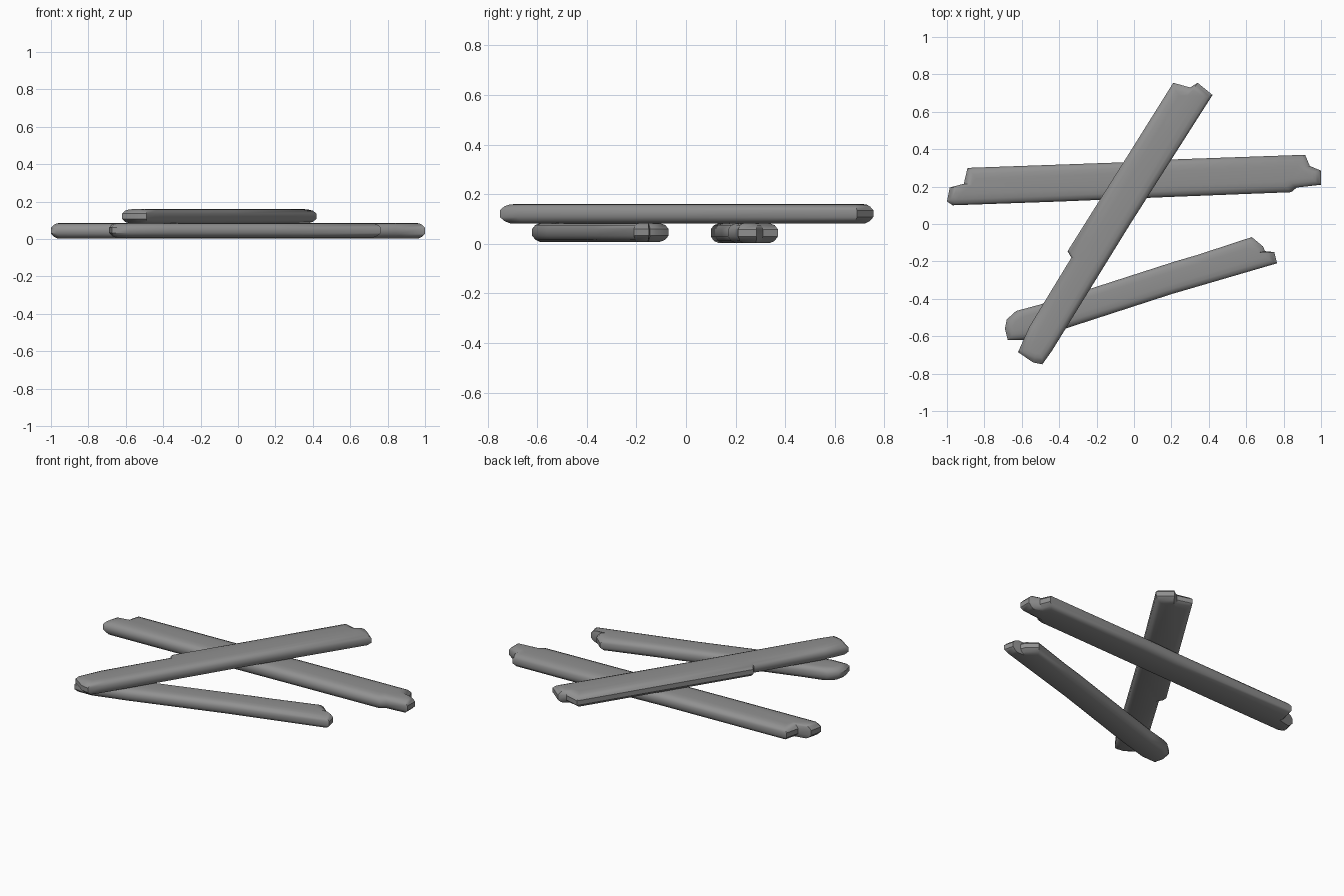
import bpy
import bmesh
from math import radians
from mathutils import Vector

cube = bpy.data.objects.get("Cube")
if cube:
    bpy.data.objects.remove(cube, do_unlink=True)

grey = bpy.data.materials.new("weathered grey")
grey.use_nodes = True
colour = (0.28, 0.28, 0.28, 1)
grey.diffuse_color = colour
bsdf = next(n for n in grey.node_tree.nodes if n.type == 'BSDF_PRINCIPLED')
bsdf.inputs["Base Color"].default_value = colour
bsdf.inputs["Roughness"].default_value = 0.9

# Cross-section layers: height fraction, width scale, end setback
LAYERS = [(0, .68, .035), (.1, .87, .018), (.32, 1, 0), (.68, 1, 0),
          (.88, .88, .015), (.97, .68, .03), (1, .4, .045)]


def plank(name, start, end, outline, bottom, top):
    """Stack rounded copies of a broken-ended outline along its own axis."""
    a, b = Vector(start), Vector(end)
    along = (b - a).normalized()
    across = Vector((-along.y, along.x))
    mid, half = (a + b) / 2, (b - a).length / 2
    bm = bmesh.new()
    rings = []
    for height, width, setback in LAYERS:
        ring = []
        for p in outline:
            d = Vector(p) - mid
            u, v = d.dot(along), d.dot(across)
            u *= 1 - setback / half
            q = mid + along * u + across * v * width
            ring.append(bm.verts.new((q.x, q.y, bottom + (top - bottom) * height)))
        rings.append(ring)
    n = len(outline)
    for low, high in zip(rings, rings[1:]):
        for i in range(n):
            j = (i + 1) % n
            bm.faces.new((low[i], low[j], high[j], high[i]))
    caps = [bm.faces.new(rings[0]), bm.faces.new(rings[-1])]
    bmesh.ops.triangulate(bm, faces=caps)
    bmesh.ops.recalc_face_normals(bm, faces=bm.faces)
    mesh = bpy.data.meshes.new(name)
    bm.to_mesh(mesh)
    bm.free()
    mesh.materials.append(grey)
    obj = bpy.data.objects.new(name, mesh)
    bpy.context.collection.objects.link(obj)
    bpy.ops.object.select_all(action='DESELECT')
    obj.select_set(True)
    bpy.context.view_layer.objects.active = obj
    bpy.ops.object.shade_smooth_by_angle(angle=radians(38))


# Long plank at the back
plank("back_plank", (-1, .195), (1, .275), [
    (-1, .12), (-.97, .1), (-.4, .12), (.2, .145), (.84, .17), (.87, .195),
    (1, .21), (1, .285), (.94, .31), (.915, .37), (.2, .345), (-.05, .33),
    (-.89, .3), (-.91, .215), (-.985, .195)], .003, .085)

# Shorter plank at the front
plank("front_plank", (-.68, -.55), (.73, -.13), [
    (-.69, -.56), (-.675, -.62), (-.58, -.62), (-.37, -.56), (.2, -.375),
    (.765, -.21), (.75, -.15), (.7, -.145), (.69, -.12), (.63, -.07),
    (.34, -.165), (.22, -.2), (-.23, -.345), (-.5, -.43), (-.63, -.465),
    (-.68, -.51)], .008, .085)

# Plank resting across the other two
plank("top_plank", (-.55, -.72), (.32, .73), [
    (-.62, -.685), (-.54, -.74), (-.49, -.75), (-.44, -.68), (-.02, 0),
    (.42, .69), (.34, .755), (.3, .73), (.21, .755), (-.05, .34),
    (-.355, -.145), (-.335, -.18), (-.56, -.55)], .083, .16)
